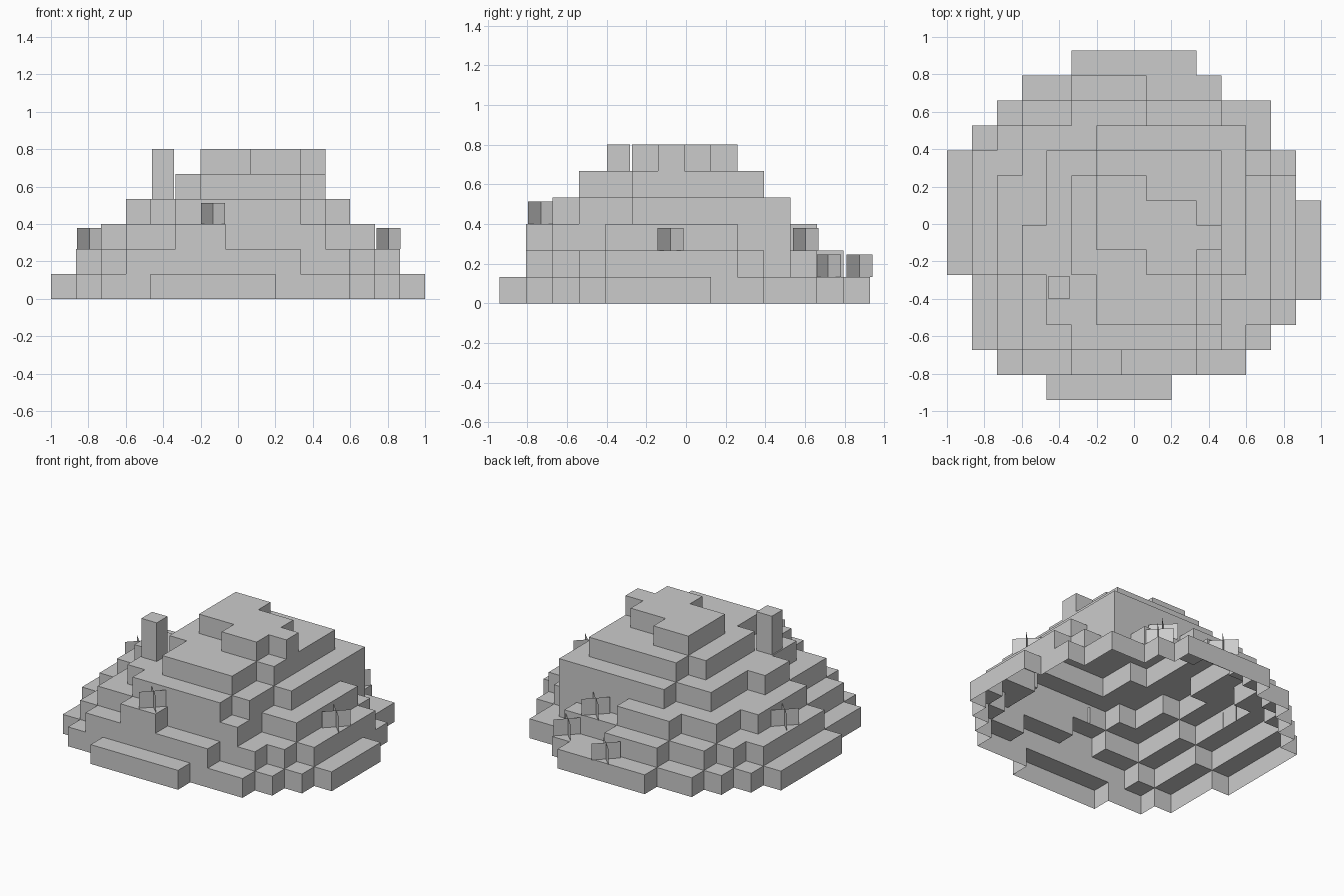
import bpy, bmesh

if "Cube" in bpy.data.objects:
    bpy.data.objects.remove(bpy.data.objects["Cube"])

CELL = 2 / 15
X0, Y0 = -1.0, -0.94

# Stack height of every ground column: one string per row, front to back
HEIGHTS = [
    "000011111000000",
    "001223322211000",
    "012334444432100",
    "012344555542210",
    "012344555543321",
    "123445556654321",
    "123445666664321",
    "123345666654321",
    "123345665554320",
    "122344555554210",
    "012333444444100",
    "001223332221100",
    "000112221110000",
    "000001111100000",
]

stone = bpy.data.materials.new("stone_grey")
stone.diffuse_color = (0.6, 0.6, 0.6, 1)
stone.use_nodes = True
stone.node_tree.nodes["Principled BSDF"].inputs["Base Color"].default_value = stone.diffuse_color


def height(i, j):
    if 0 <= j < len(HEIGHTS) and 0 <= i < len(HEIGHTS[0]):
        return int(HEIGHTS[j][i])
    return 0


def centre(i, j):
    return X0 + (i + 0.5) * CELL, Y0 + (j + 0.5) * CELL


def finish(name, bm):
    bmesh.ops.remove_doubles(bm, verts=bm.verts, dist=0.0005)
    mesh = bpy.data.meshes.new(name)
    bm.to_mesh(mesh)
    bm.free()
    mesh.materials.append(stone)
    obj = bpy.data.objects.new(name, mesh)
    bpy.context.collection.objects.link(obj)
    return obj


def quad(bm, *points):
    bm.faces.new([bm.verts.new(p) for p in points])


# Stepped hill: open shell with only the exposed tops and sides
bm = bmesh.new()
for j in range(len(HEIGHTS)):
    for i in range(len(HEIGHTS[0])):
        h = height(i, j)
        if not h:
            continue
        cx, cy = centre(i, j)
        r = CELL / 2
        z = h * CELL
        quad(bm, (cx - r, cy - r, z), (cx + r, cy - r, z),
             (cx + r, cy + r, z), (cx - r, cy + r, z))
        for dx, dy in ((1, 0), (-1, 0), (0, 1), (0, -1)):
            for k in range(height(i + dx, j + dy), h):
                mx, my = cx + dx * r, cy + dy * r
                tx, ty = -dy * r, dx * r
                lo, hi = k * CELL, (k + 1) * CELL
                quad(bm, (mx - tx, my - ty, lo), (mx + tx, my + ty, lo),
                     (mx + tx, my + ty, hi), (mx - tx, my - ty, hi))
finish("stepped_hill", bm)

# Square post, two blocks tall and slightly narrower than a block
px, py = centre(4, 4)
base = height(4, 4) * CELL
bm = bmesh.new()
bmesh.ops.create_cube(bm, size=1)
bmesh.ops.scale(bm, vec=(0.117, 0.117, 2 * CELL), verts=bm.verts)
bmesh.ops.translate(bm, vec=(px, py, base + CELL), verts=bm.verts)
finish("square_post", bm)

# Small plants: two crossed upright sheets (column, row, offset x, offset y)
PLANTS = [
    (6, 1, 0.0, 0.01), (1, 7, 0.005, 0.0), (13, 6, 0.005, -0.005),
    (7, 13, 0.0, 0.014), (10, 12, 0.0, -0.01), (9, 11, 0.0, 0.01),
]
for n, (i, j, ox, oy) in enumerate(PLANTS):
    cx, cy = centre(i, j)
    cx, cy = cx + ox, cy + oy
    lo = height(i, j) * CELL
    hi = lo + 0.113
    r = 0.065
    bm = bmesh.new()
    for s in (1, -1):
        quad(bm, (cx - r, cy - s * r, lo), (cx + r, cy + s * r, lo),
             (cx + r, cy + s * r, hi), (cx - r, cy - s * r, hi))
    finish(f"crossed_plant_{n + 1}", bm)
